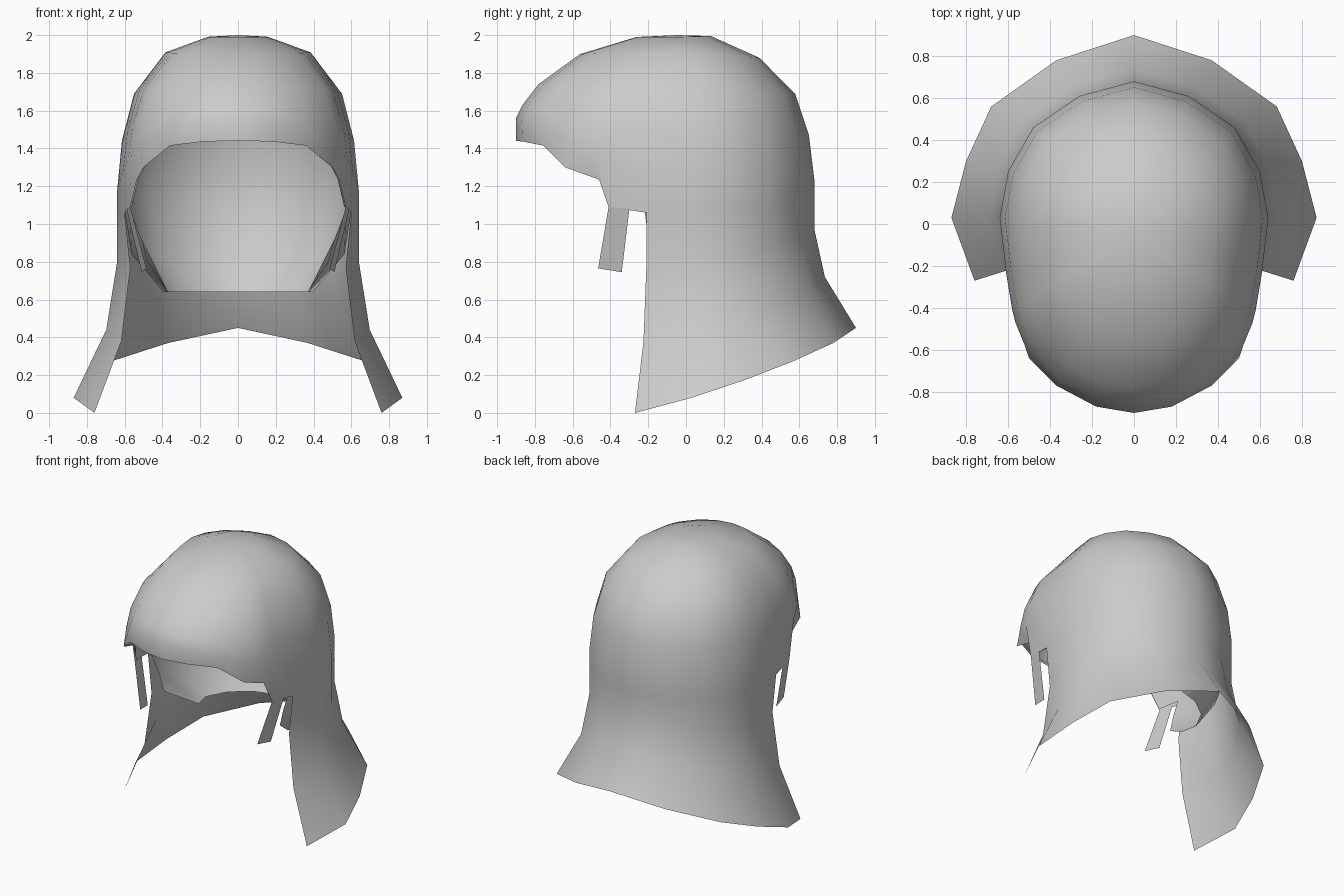
import bpy
import bmesh

if "Cube" in bpy.data.objects:
    bpy.data.objects.remove(bpy.data.objects["Cube"])

grey = bpy.data.materials.new("grey")
grey.diffuse_color = (0.6, 0.6, 0.6, 1)
grey.use_nodes = True
grey.node_tree.nodes["Principled BSDF"].inputs["Base Color"].default_value = grey.diffuse_color

# Widest outline of the dome, right half, from front to back
OUTLINE = [(0, -.9), (.18, -.87), (.37, -.77), (.52, -.58), (.565, -.47), (.58, -.41),
           (.61, -.23), (.64, .03), (.60, .25), (.48, .46), (.26, .61), (0, .68)]
# Face opening edge for the columns ahead of the neck curtain
RIM = [(0, -.9, 1.44), (.18, -.865, 1.437), (.36, -.755, 1.415), (.50, -.64, 1.30),
       (.535, -.46, 1.235), (.57, -.41, 1.09), (.60, -.21, 1.06)]
# Lower hem of the neck curtain, side to back
HEM = [(.76, -.27, 0), (.87, .03, .08), (.80, .30, .17), (.68, .56, .27),
       (.37, .78, .37), (0, .9, .45)]
FIRST = 6                      # first curtain column
POLE_Y = -.05
# Dome rings: scale, then height at front, side and back
RINGS = [(.25, 1.99, 1.99, 1.995), (.60, 1.90, 1.91, 1.88), (.86, 1.74, 1.69, 1.69),
         (.96, 1.63, 1.44, 1.47), (1.0, 1.56, 1.17, 1.23)]


def dome_rows(inset=1.0, drop=0.0):
    rows = []
    for s, zf, zs, zb in RINGS:
        row = []
        for x, y in OUTLINE:
            t = min(1, -y / .9) if y < 0 else y / .68
            z = zs + ((zf if y < 0 else zb) - zs) * t
            row.append((x * s * inset, POLE_Y + (y - POLE_Y) * s * inset, z - drop))
        rows.append(row)
    return rows


def shell(name, rows, pole=None):
    """Skin rows of points (None = no point) and mirror the half across x."""
    bm = bmesh.new()
    grid = [[bm.verts.new(p) if p else None for p in row] for row in rows]
    if pole:
        top = bm.verts.new(pole)
        for a, b in zip(grid[0], grid[0][1:]):
            bm.faces.new((top, a, b))
    for r0, r1 in zip(grid, grid[1:]):
        for i in range(len(r0) - 1):
            quad = (r0[i], r1[i], r1[i + 1], r0[i + 1])
            if all(quad):
                bm.faces.new(quad)
    mesh = bpy.data.meshes.new(name)
    bm.to_mesh(mesh)
    bm.free()
    mesh.materials.append(grey)
    mesh.shade_smooth()
    ob = bpy.data.objects.new(name, mesh)
    bpy.context.collection.objects.link(ob)
    mod = ob.modifiers.new("mirror", 'MIRROR')
    mod.use_clip = True
    mod.merge_threshold = .001
    return ob


gap = [None] * FIRST

# Outer hood: dome, brow rim and flared neck curtain
back = OUTLINE[FIRST + 1:]
rim_row = RIM + [(x, y, 1.07 + .01 * i) for i, (x, y) in enumerate(back)]
waist_xy = [(.57, -.21)] + back
waist_z = [.77, .80, .83, .88, .93, .97]
waist = [(x, y, z) for (x, y), z in zip(waist_xy, waist_z)]
flare_z = [.38, .44, .50, .58, .66, .72]
flare = [(w[0] + .25 * (h[0] - w[0]), w[1] + .25 * (h[1] - w[1]), z)
         for w, h, z in zip(waist, HEM, flare_z)]
shell("hood", dome_rows() + [rim_row, gap + waist, gap + flare, gap + HEM],
      (0, POLE_Y, 2.0))

# Inner liner: close under the dome, curling inward behind the face opening
liner_rim = [(x * .985, y * .985, z + .005) for x, y, z in RIM[:FIRST]]
liner_rim += [(x * .94, y * .96, 1.08) for x, y in OUTLINE[FIRST:]]
liner_mid = [(.515, -.2, .93)] + [(x * .88, y * .9, .84) for x, y in back]
liner_low = [(.48, -.19, .80), (.37, .06, .64)] + [(x * .66, y * .72, .64) for x, y in back[1:]]
shell("liner", dome_rows(.98, .015) + [liner_rim, gap + liner_mid, gap + liner_low],
      (0, POLE_Y, 1.985))

# Short chin straps hanging from the cheek edge
shell("chin_strap", [[(.57, -.41, 1.09), (.59, -.30, 1.08)],
                     [(.485, -.465, .765), (.51, -.34, .745)]])
